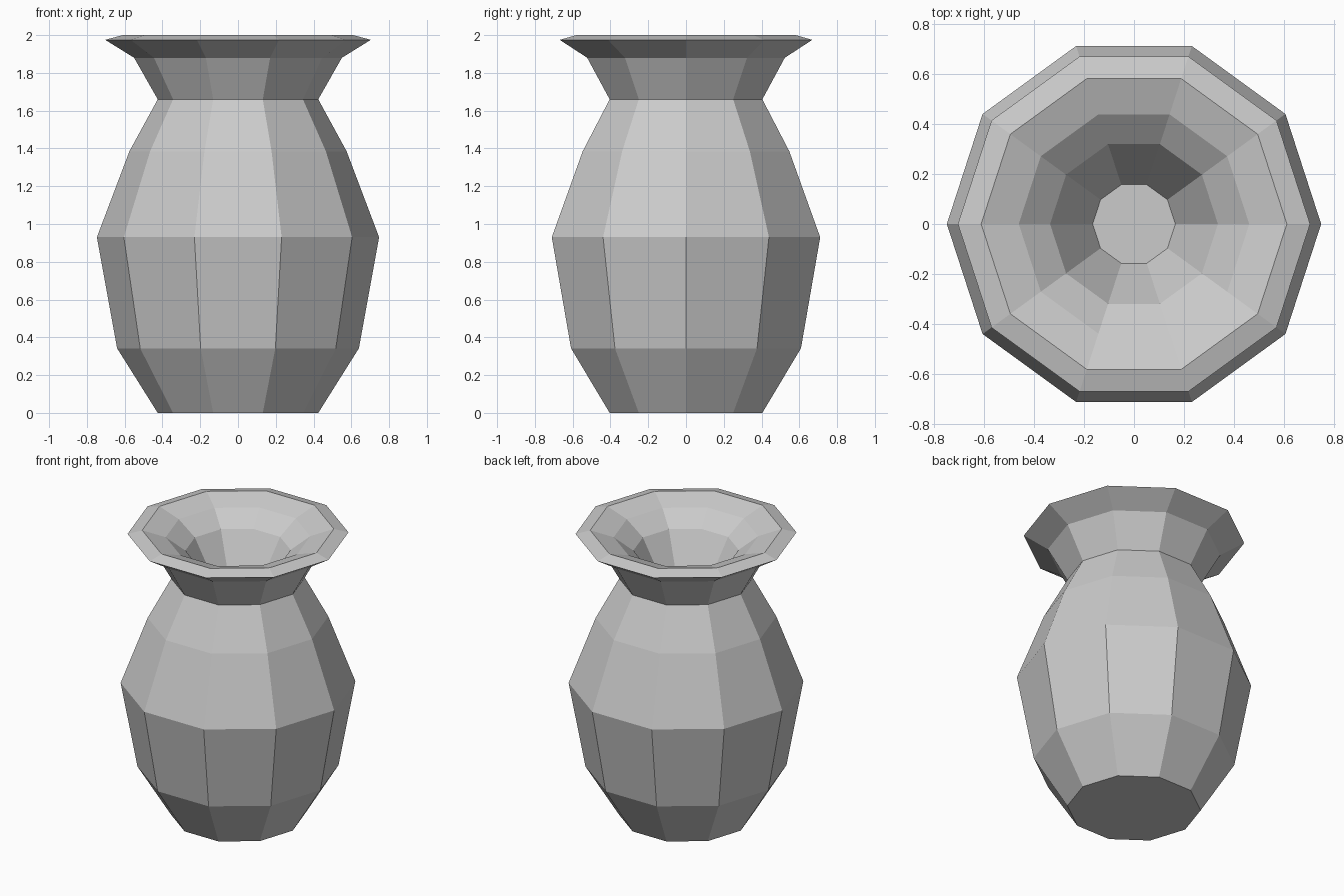
import bpy, bmesh, math

if "Cube" in bpy.data.objects:
    bpy.data.objects.remove(bpy.data.objects["Cube"])

SIDES = 10

# Profile (radius, height): outside wall from foot to lip, then down the funnel inside
profile = [
    (0.425, 0.00), (0.64, 0.342), (0.747, 0.93), (0.575, 1.385),
    (0.425, 1.66), (0.55, 1.88), (0.703, 1.975),
    (0.61, 2.00), (0.46, 1.95), (0.335, 1.855), (0.165, 1.55),
]

bm = bmesh.new()
rings = []
for r, z in profile:
    rings.append([bm.verts.new((r * math.cos(2 * math.pi * i / SIDES),
                                r * math.sin(2 * math.pi * i / SIDES), z))
                  for i in range(SIDES)])

# Walls between neighbouring rings
for low, high in zip(rings, rings[1:]):
    for i in range(SIDES):
        j = (i + 1) % SIDES
        bm.faces.new((low[i], low[j], high[j], high[i]))

# Underside and inner floor
bm.faces.new(rings[0][::-1])
bm.faces.new(rings[-1])
bmesh.ops.recalc_face_normals(bm, faces=bm.faces)

mesh = bpy.data.meshes.new("vase")
bm.to_mesh(mesh)
bm.free()
vase = bpy.data.objects.new("vase", mesh)
bpy.context.collection.objects.link(vase)
